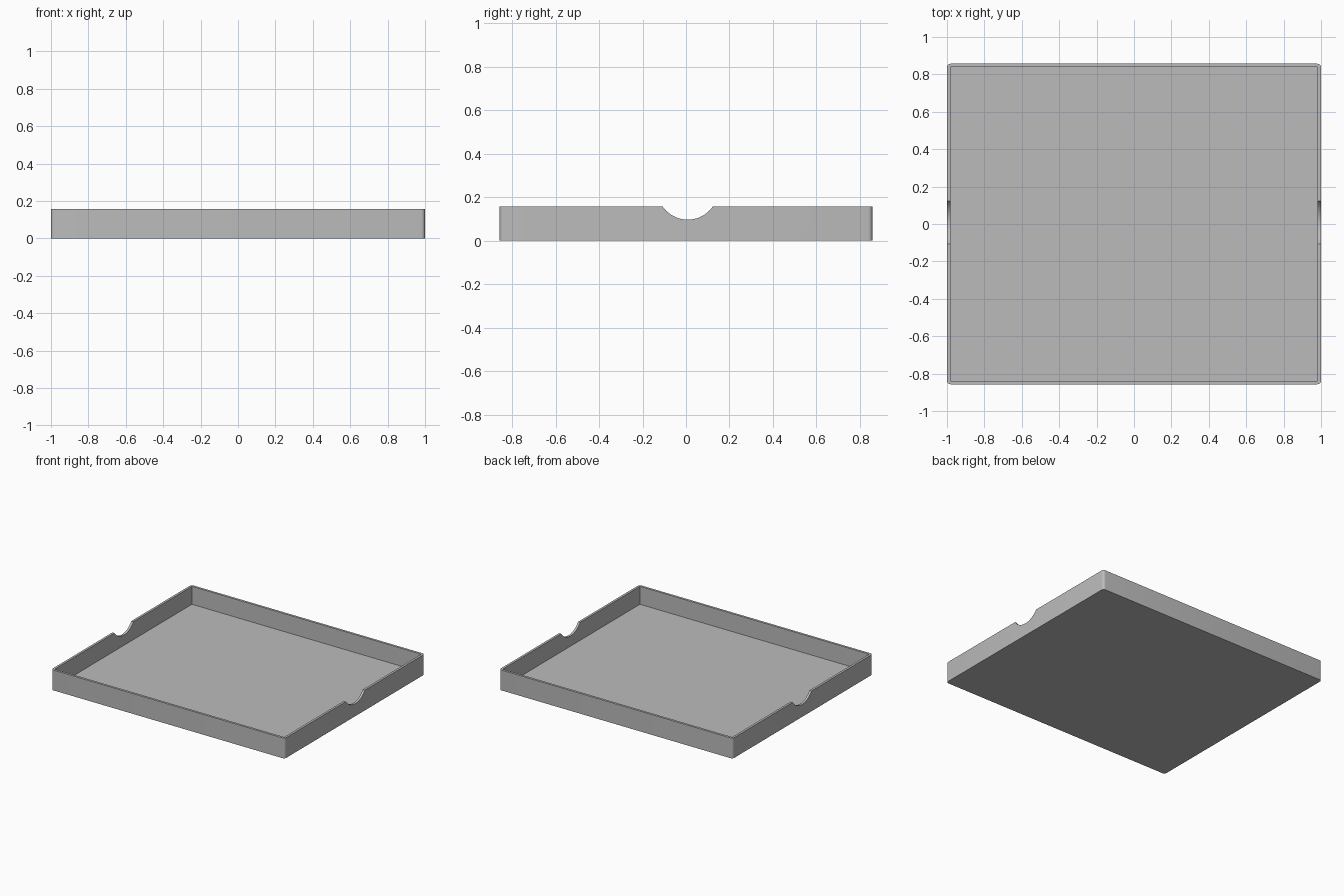
import bpy, bmesh, math
from mathutils import Matrix

if "Cube" in bpy.data.objects:
    bpy.data.objects.remove(bpy.data.objects["Cube"], do_unlink=True)

HALF_X, HALF_Y, HEIGHT = 1.0, 0.857, 0.157
WALL, FLOOR, CORNER = 0.018, 0.018, 0.02
NOTCH_Y, NOTCH_R, NOTCH_BOTTOM = 0.008, 0.14, 0.097

grey = bpy.data.materials.new("tray grey")
grey.use_nodes = True
colour = (0.5, 0.5, 0.5, 1)
grey.diffuse_color = colour
grey.node_tree.nodes["Principled BSDF"].inputs["Base Color"].default_value = colour


def make_object(name, bm):
    mesh = bpy.data.meshes.new(name)
    bm.to_mesh(mesh)
    bm.free()
    obj = bpy.data.objects.new(name, mesh)
    mesh.materials.append(grey)
    bpy.context.collection.objects.link(obj)
    return obj


def box(name, half_x, half_y, bottom, top, radius=0):
    bm = bmesh.new()
    size = Matrix.Diagonal((2 * half_x, 2 * half_y, top - bottom, 1))
    bmesh.ops.create_cube(bm, matrix=Matrix.Translation((0, 0, (bottom + top) / 2)) @ size)
    if radius:
        upright = [e for e in bm.edges if abs(e.verts[0].co.z - e.verts[1].co.z) > 0.01]
        bmesh.ops.bevel(bm, geom=upright, offset=radius, segments=6,
                        profile=0.5, affect='EDGES')
    return make_object(name, bm)


# Outer body with rounded upright corners
tray = box("tray", HALF_X, HALF_Y, 0, HEIGHT, CORNER)

# Cavity and the finger notch through both side walls
cavity = box("cavity_cutter", HALF_X - WALL, HALF_Y - WALL, FLOOR, HEIGHT + 0.1)
bm = bmesh.new()
bmesh.ops.create_cone(
    bm, cap_ends=True, segments=96, radius1=NOTCH_R, radius2=NOTCH_R, depth=2.4,
    matrix=Matrix.Translation((0, NOTCH_Y, NOTCH_BOTTOM + NOTCH_R))
    @ Matrix.Rotation(math.pi / 2, 4, 'Y'))
notch = make_object("notch_cutter", bm)

bpy.context.view_layer.objects.active = tray
for cutter in (cavity, notch):
    mod = tray.modifiers.new(cutter.name, 'BOOLEAN')
    mod.operation, mod.solver, mod.object = 'DIFFERENCE', 'EXACT', cutter
    bpy.ops.object.modifier_apply(modifier=mod.name)
    bpy.data.objects.remove(cutter, do_unlink=True)

# Smooth the round corners and notch, keep the edges sharp
bpy.ops.object.select_all(action='DESELECT')
tray.select_set(True)
bpy.ops.object.shade_smooth_by_angle(angle=math.radians(30))
